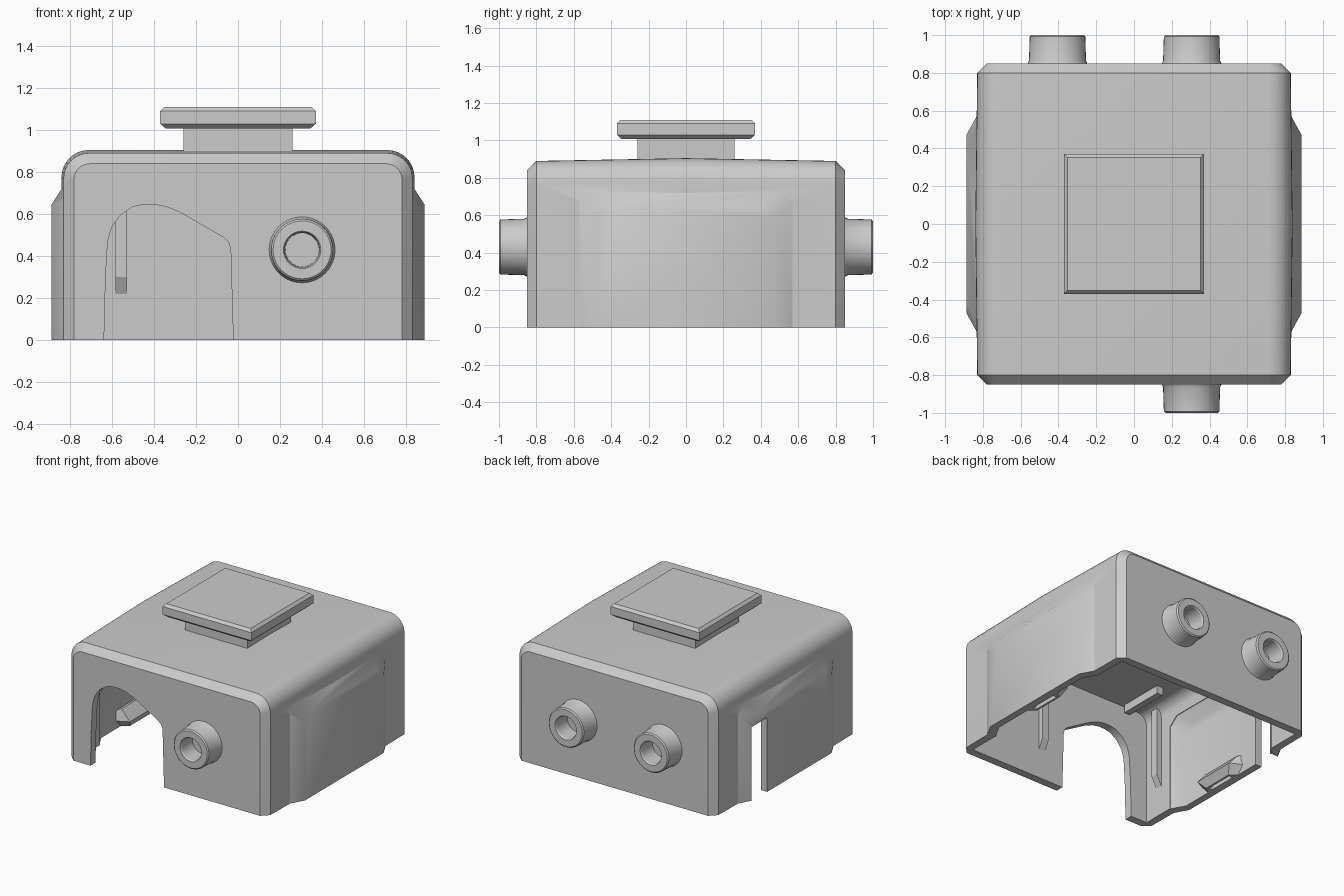
import bpy, bmesh, math
from mathutils import Matrix

if "Cube" in bpy.data.objects:
    bpy.data.objects.remove(bpy.data.objects["Cube"])

grey = bpy.data.materials.new("plain_grey")
grey.use_nodes = True
COLOR = (0.6, 0.6, 0.6, 1)
grey.diffuse_color = COLOR
grey.node_tree.nodes["Principled BSDF"].inputs["Base Color"].default_value = COLOR


def finish(name, bm):
    bmesh.ops.recalc_face_normals(bm, faces=bm.faces)
    mesh = bpy.data.meshes.new(name)
    bm.to_mesh(mesh)
    bm.free()
    mesh.materials.append(grey)
    obj = bpy.data.objects.new(name, mesh)
    bpy.context.collection.objects.link(obj)
    return obj


def loft(name, rings):
    """Skin closed rings of equal length and cap both ends."""
    bm = bmesh.new()
    loops = [[bm.verts.new(p) for p in ring] for ring in rings]
    n = len(loops[0])
    for a, b in zip(loops, loops[1:]):
        for i in range(n):
            j = (i + 1) % n
            bm.faces.new((a[i], a[j], b[j], b[i]))
    bm.faces.new(loops[0])
    bm.faces.new(loops[-1])
    return finish(name, bm)


def box(name, x0, x1, y0, y1, z0, z1):
    return loft(name, [[(x0, y0, z), (x1, y0, z), (x1, y1, z), (x0, y1, z)] for z in (z0, z1)])


def boolean(target, cutter, operation="DIFFERENCE"):
    mod = target.modifiers.new(operation.lower(), "BOOLEAN")
    mod.operation, mod.object, mod.solver = operation, cutter, "EXACT"
    with bpy.context.temp_override(object=target, active_object=target):
        bpy.ops.object.modifier_apply(modifier=mod.name)
    bpy.data.objects.remove(cutter)


def smooth(obj, angle):
    bpy.ops.object.select_all(action="DESELECT")
    obj.select_set(True)
    bpy.context.view_layer.objects.active = obj
    bpy.ops.object.shade_smooth_by_angle(angle=math.radians(angle))


def hood_ring(y, w, h, r):
    """Cross-section with rounded top corners, running below the floor."""
    right = [(w - r + r * math.cos(t), h - r + r * math.sin(t))
             for t in (math.pi / 2 * i / 8 for i in range(9))]
    pts = [(w, -0.1)] + right
    pts += [(-x, z) for x, z in reversed(pts)]
    return [(x, y, z) for x, z in pts]


def bulge(name, side, x, w, h):
    """Side bulge with clipped top corners, tapering back into the wall."""
    def ring(px, pw, ph):
        half = [(pw, -0.1), (pw, ph - 0.06), (pw - 0.07, ph)]
        outline = half + [(-y, z) for y, z in reversed(half)]
        return [(side * px, y, z) for y, z in outline]
    return loft(name, [ring(0.6, w + 0.1, h + 0.085), ring(x - 0.055, w + 0.1, h + 0.085),
                       ring(x, w, h)])


# Housing: chamfered ends, slightly crowned roof, side bulges
housing = loft("housing", [hood_ring(-0.85, 0.78, 0.84, 0.075), hood_ring(-0.8, 0.83, 0.89, 0.12),
                           hood_ring(0, 0.84, 0.905, 0.13),
                           hood_ring(0.8, 0.83, 0.89, 0.12), hood_ring(0.85, 0.78, 0.84, 0.075)])
for side in (-1, 1):
    boolean(housing, bulge("bulge", side, 0.888, 0.47, 0.645), "UNION")

# Hollow interior, open underneath
boolean(housing, loft("cavity", [hood_ring(y, 0.775, 0.84, 0.08) for y in (-0.79, 0.79)]))
for side in (-1, 1):
    boolean(housing, bulge("bulge_cavity", side, 0.835, 0.44, 0.62))
boolean(housing, box("floor_trim", -2, 2, -2, 2, -0.5, 0))

# Front arch opening
arch = [(-0.64, -0.1), (-0.63, 0.3), (-0.62, 0.47), (-0.6, 0.54), (-0.56, 0.595), (-0.5, 0.635),
        (-0.45, 0.645), (-0.4, 0.646), (-0.34, 0.635), (-0.27, 0.605), (-0.07, 0.49),
        (-0.045, 0.465), (-0.035, 0.43), (-0.02, -0.1)]
boolean(housing, loft("arch_cutter", [[(x, y, z) for x, z in arch] for y in (-1, -0.7)]))

# Tall slot in one side wall
boolean(housing, box("slot_cutter", -1, -0.7, 0.3, 0.48, -0.1, 0.56))
smooth(housing, 31)


# Pipe sockets with a blind bore
def socket(name, x, side):
    profile = [(0, 0.865), (0.08, 0.865), (0.083, 0.99), (0.089, 1), (0.138, 1), (0.147, 0.992),
               (0.151, 0.865), (0.157, 0.853), (0.157, 0.84), (0, 0.84)]
    bm = bmesh.new()
    verts = [bm.verts.new((r, 0, y)) for r, y in profile]
    edges = [bm.edges.new(pair) for pair in zip(verts, verts[1:])]
    bmesh.ops.spin(bm, geom=verts + edges, cent=(0, 0, 0), axis=(0, 0, 1),
                   angle=math.tau, steps=40, use_duplicate=False)
    bmesh.ops.remove_doubles(bm, verts=bm.verts, dist=0.0005)
    turn = Matrix.Rotation(-side * math.pi / 2, 4, "X")
    bmesh.ops.transform(bm, matrix=Matrix.Translation((x, 0, 0.43)) @ turn, verts=bm.verts)
    smooth(finish(name, bm), 25)


socket("front_socket", 0.305, -1)
socket("back_socket_left", 0.305, 1)
socket("back_socket_right", -0.405, 1)


# Square knob on the roof
def square(h, z):
    return [(-h, -h, z), (h, -h, z), (h, h, z), (-h, h, z)]


loft("knob_neck", [square(0.26, z) for z in (0.87, 1.02)])
loft("knob_cap", [square(0.345, 1.008), square(0.37, 1.03), square(0.37, 1.09), square(0.352, 1.11)])


# Interior ribs with sloped feet
def rib(name, x, y, dx, dy, top):
    def ring(z, d):
        ex, ey = x + dx * d, y + dy * d
        px, py = 0.027 * dy, 0.027 * dx
        return [(x - px, y - py, z), (x + px, y + py, z), (ex + px, ey + py, z), (ex - px, ey - py, z)]
    loft(name, [ring(0.22, 0.01), ring(0.3, 0.05), ring(top, 0.05)])


rib("back_rib", -0.555, 0.8, 0, -1, 0.85)
rib("front_rib", 0.16, -0.8, 0, 1, 0.85)
rib("side_rib", -0.785, -0.66, 1, 0, 0.82)
box("roof_rib", -0.61, -0.56, -0.77, -0.42, 0.78, 0.85)

# Latches inside the side walls, each with a slit underneath
for side, label, mid in ((-1, "right", -0.05), (1, "left", 0.02)):
    def latch_ring(z, depth, half):
        return [(side * 0.85, mid - half, z), (side * 0.85, mid + half, z),
                (side * depth, mid + half - 0.05, z), (side * depth, mid + 0.05 - half, z)]
    latch = loft(label + "_latch", [latch_ring(0.0, 0.785, 0.17), latch_ring(0.06, 0.75, 0.22),
                                    latch_ring(0.14, 0.82, 0.22)])
    boolean(latch, box("slit", *sorted((side * 0.8, side * 0.83)), mid - 0.11, mid + 0.11, -0.05, 0.05))
